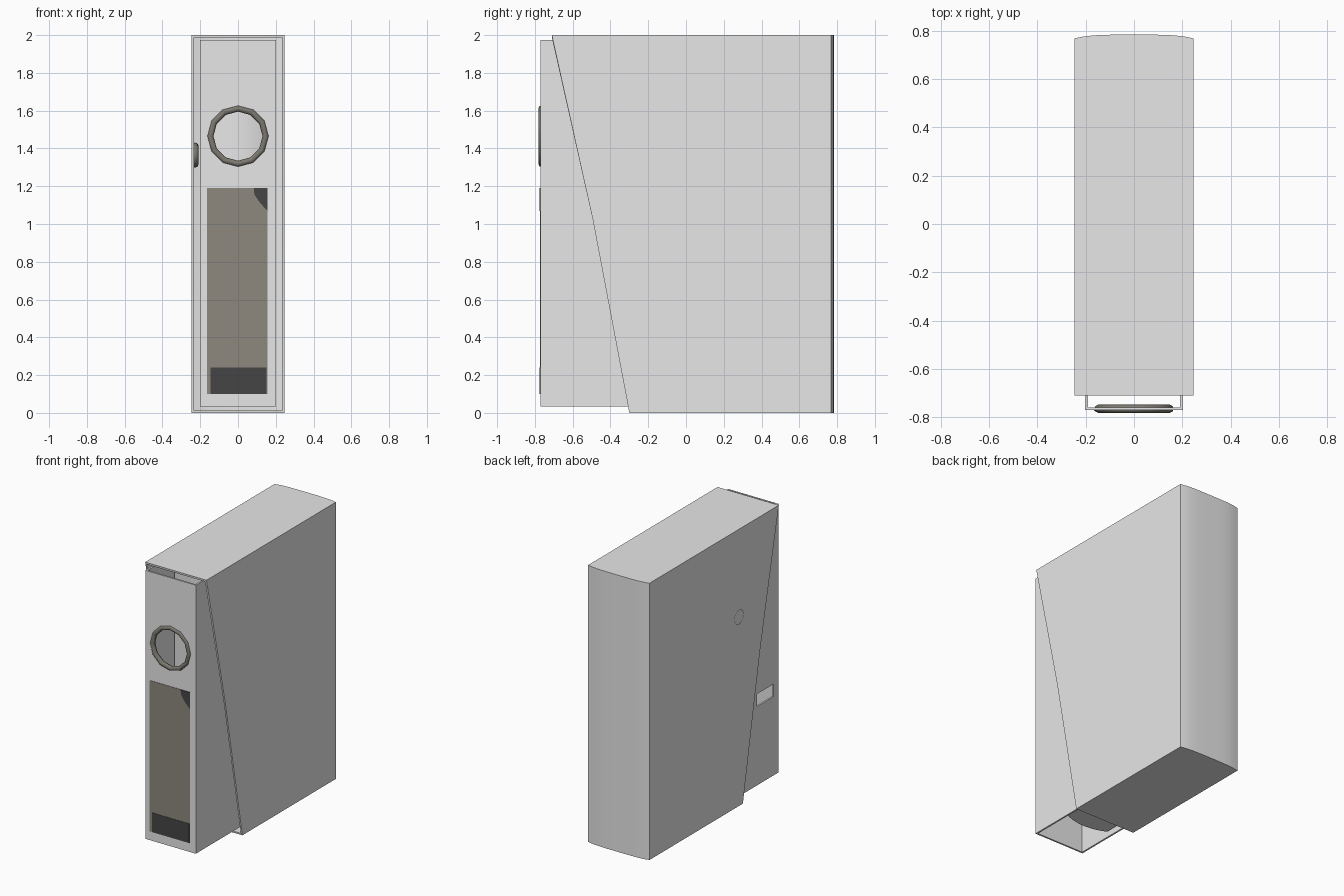
import bpy, bmesh, math

if "Cube" in bpy.data.objects:
    bpy.data.objects.remove(bpy.data.objects["Cube"])


def material(name, rgb):
    m = bpy.data.materials.new(name)
    m.diffuse_color = (*rgb, 1)
    m.use_nodes = True
    m.node_tree.nodes["Principled BSDF"].inputs["Base Color"].default_value = m.diffuse_color
    return m


WHITE = material("white card", (0.8, 0.8, 0.8))
OLIVE = material("label olive grey", (0.27, 0.25, 0.21))
DARK = material("dark grey", (0.06, 0.06, 0.06))
METAL = material("ring metal", (0.20, 0.19, 0.16))


def finish(name, bm, mat):
    bmesh.ops.recalc_face_normals(bm, faces=bm.faces)
    me = bpy.data.meshes.new(name)
    bm.to_mesh(me)
    bm.free()
    ob = bpy.data.objects.new(name, me)
    bpy.context.collection.objects.link(ob)
    me.materials.append(mat)
    return ob


def select(ob):
    bpy.ops.object.select_all(action='DESELECT')
    ob.select_set(True)
    bpy.context.view_layer.objects.active = ob


def smooth(ob, deg=35):
    select(ob)
    bpy.ops.object.shade_smooth_by_angle(angle=math.radians(deg))


def prism(name, pts, direction, mat):
    """Extrude a closed 3D outline along a direction."""
    bm = bmesh.new()
    f = bm.faces.new([bm.verts.new(p) for p in pts])
    r = bmesh.ops.extrude_face_region(bm, geom=[f])
    verts = [g for g in r["geom"] if isinstance(g, bmesh.types.BMVert)]
    bmesh.ops.translate(bm, verts=verts, vec=direction)
    return finish(name, bm, mat)


def box(name, lo, hi, mat):
    pts = [(lo[0], lo[1], lo[2]), (hi[0], lo[1], lo[2]),
           (hi[0], hi[1], lo[2]), (lo[0], hi[1], lo[2])]
    return prism(name, pts, (0, 0, hi[2] - lo[2]), mat)


def cut(target, cutter):
    select(target)
    mod = target.modifiers.new("cut", 'BOOLEAN')
    mod.operation = 'DIFFERENCE'
    mod.solver = 'EXACT'
    mod.object = cutter
    bpy.ops.object.modifier_apply(modifier=mod.name)
    bpy.data.objects.remove(cutter)


# Slipcase: open slanted front, gently rounded back, thin walls
W = 0.245
bm = bmesh.new()
rings = []
for z, yf in ((0, -0.30), (1.03, -0.495), (2, -0.71)):
    pts = [(-W, yf, z)]
    for i in range(13):
        x = -W + 2 * W * i / 12
        pts.append((x, 0.768 + 0.015 * (1 - (abs(x) / W) ** 4), z))
    pts.append((W, yf, z))
    rings.append([bm.verts.new(p) for p in pts])
for a, b in zip(rings, rings[1:]):
    for i in range(len(a) - 1):
        bm.faces.new((a[i], a[i + 1], b[i + 1], b[i]))
bm.faces.new(rings[0])
bm.faces.new(rings[-1])
case = finish("slipcase", bm, WHITE)
# face winding must point outwards so the wall grows inwards
if sum(p.normal.z for p in case.data.polygons if p.center.z > 1.99) < 0:
    case.data.flip_normals()
select(case)
sol = case.modifiers.new("wall", 'SOLIDIFY')
sol.thickness = 0.012
sol.offset = -1
sol.use_even_offset = True
bpy.ops.object.modifier_apply(modifier=sol.name)
smooth(case, 30)

# Binder: U-shaped cover, open above and below
X, T, Y0, Y1 = 0.202, 0.012, -0.77, 0.70
u = [(-X, Y0), (X, Y0), (X, Y1), (X - T, Y1),
     (X - T, Y0 + T), (-X + T, Y0 + T), (-X + T, Y1), (-X, Y1)]
binder = prism("binder_cover", [(x, y, 0.035) for x, y in u], (0, 0, 1.94), WHITE)

# Finger hole in the spine
HZ = 1.465
circle = [(0.145 * math.cos(a), -0.85, HZ + 0.145 * math.sin(a))
          for a in (2 * math.pi * i / 24 for i in range(24))]
cut(binder, prism("hole_cutter", circle, (0, 0.2, 0), WHITE))
# Slots in the left cover
for y, z in ((-0.71, 0.65),):
    cut(binder, box("slot_cutter", (-0.3, y, z - 0.045), (-0.1, y + 0.19, z + 0.045), WHITE))


def ring(name, loc, rot, major, minor, seg, squash=1):
    bpy.ops.mesh.primitive_torus_add(location=loc, rotation=rot, major_radius=major,
                                     minor_radius=minor, major_segments=seg, minor_segments=8)
    ob = bpy.context.object
    ob.name = name
    ob.scale.z = squash
    ob.data.materials.append(METAL)
    smooth(ob, 50)
    return ob


# Metal rims: finger ring on the spine, small eyelet on the left side
ring("finger_ring", (0, -0.764, HZ), (math.pi / 2, 0, 0), 0.147, 0.017, 12)
ring("side_eyelet", (-0.228, -0.255, 1.365), (0, math.pi / 2, 0), 0.052, 0.014, 12, 1.3)


# Spine label with its dark bar and corner
def plate(name, outline, y, mat):
    return prism(name, [(x, y, z) for x, z in outline], (0, -0.003, 0), mat)


def rect(x0, z0, x1, z1):
    return [(x0, z0), (x1, z0), (x1, z1), (x0, z1)]


plate("spine_label", rect(-0.165, 0.10, 0.157, 1.19), -0.7695, OLIVE)
plate("label_bar", rect(-0.145, 0.10, 0.152, 0.24), -0.7715, DARK)
plate("label_corner", [(0.157, 1.19), (0.083, 1.19), (0.087, 1.155),
                       (0.118, 1.11), (0.157, 1.07)], -0.7715, DARK)

# Paper block inside, with a gently bowed front edge
PX = 0.17
front = [(-PX + 2 * PX * i / 10, -0.48 - 0.04 * (1 - ((i - 5) / 5) ** 2), 0.06)
         for i in range(11)]
paper = prism("paper_block", front + [(PX, 0.65, 0.06), (-PX, 0.65, 0.06)], (0, 0, 1.86), WHITE)
smooth(paper, 30)
